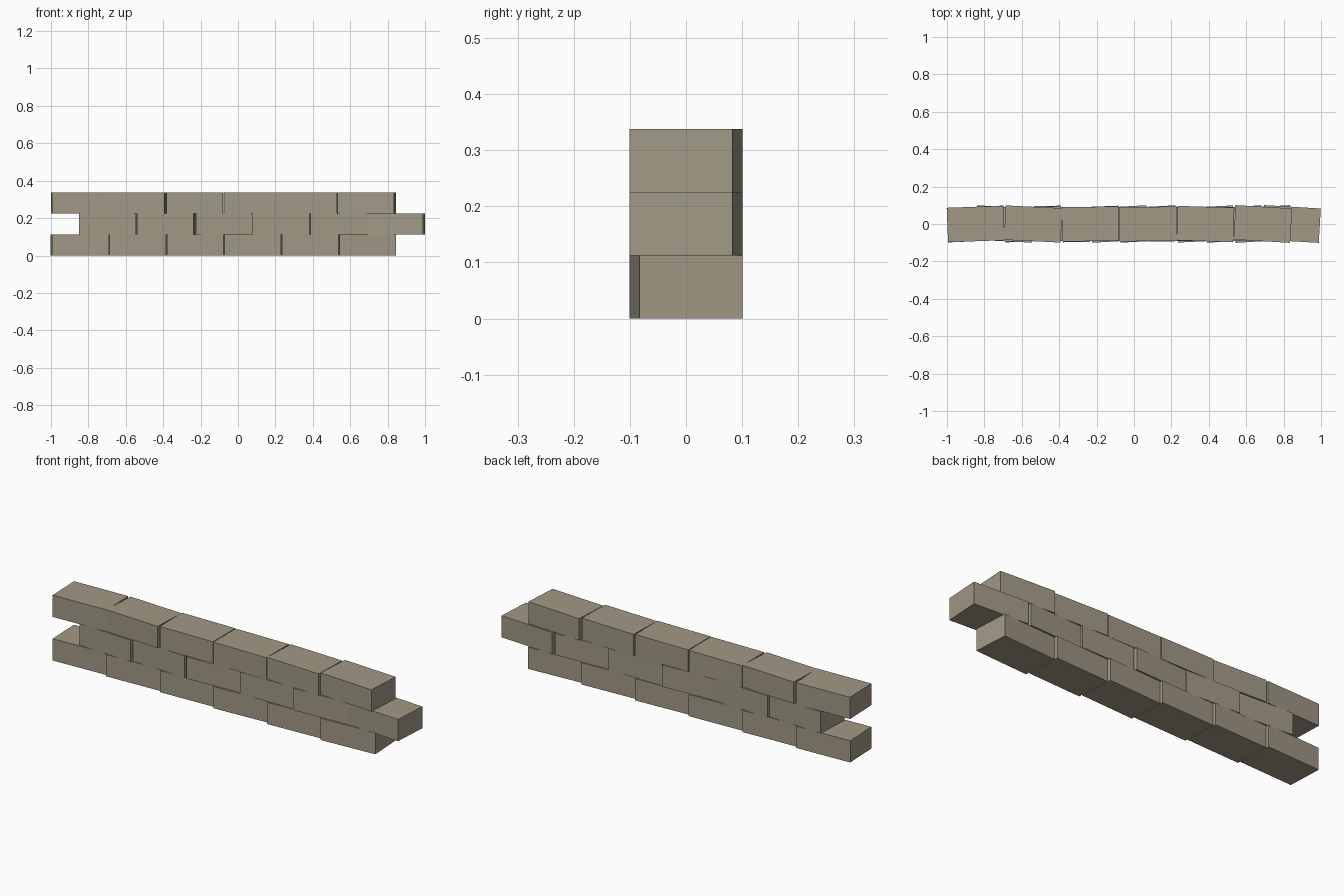
import bpy
from math import radians

if "Cube" in bpy.data.objects:
    bpy.data.objects.remove(bpy.data.objects["Cube"])

L, D, H = 0.303, 0.184, 0.1127   # block size
PITCH = 0.307

# stone colour
stone = bpy.data.materials.new("stone")
stone.diffuse_color = (0.36, 0.32, 0.24, 1)
stone.use_nodes = True
stone.node_tree.nodes["Principled BSDF"].inputs["Base Color"].default_value = stone.diffuse_color

# each course: centre of first block, and the small twist of every block in degrees
courses = [
    (-0.846, [2.5, 2.5, 2.2, 3.0, 2.8, 3.4]),
    (-0.693, [-3.0, -2.0, 3.2, 1.0, 3.0, -3.4]),
    (-0.846, [2.0, -2.8, 0.4, 0.2, -2.0, -3.4]),
]


def block(name, x, z, twist):
    bpy.ops.mesh.primitive_cube_add(size=1, location=(x, 0, z))
    ob = bpy.context.object
    ob.name = name
    ob.scale = (L, D, H)
    ob.rotation_euler.z = radians(twist)
    ob.data.materials.append(stone)


# three courses of blocks, the middle one shifted by half a block
for row, (x0, twists) in enumerate(courses):
    for i, t in enumerate(twists):
        block(f"wall_block_{row}_{i}", x0 + i * PITCH, H * (row + 0.5), t)
